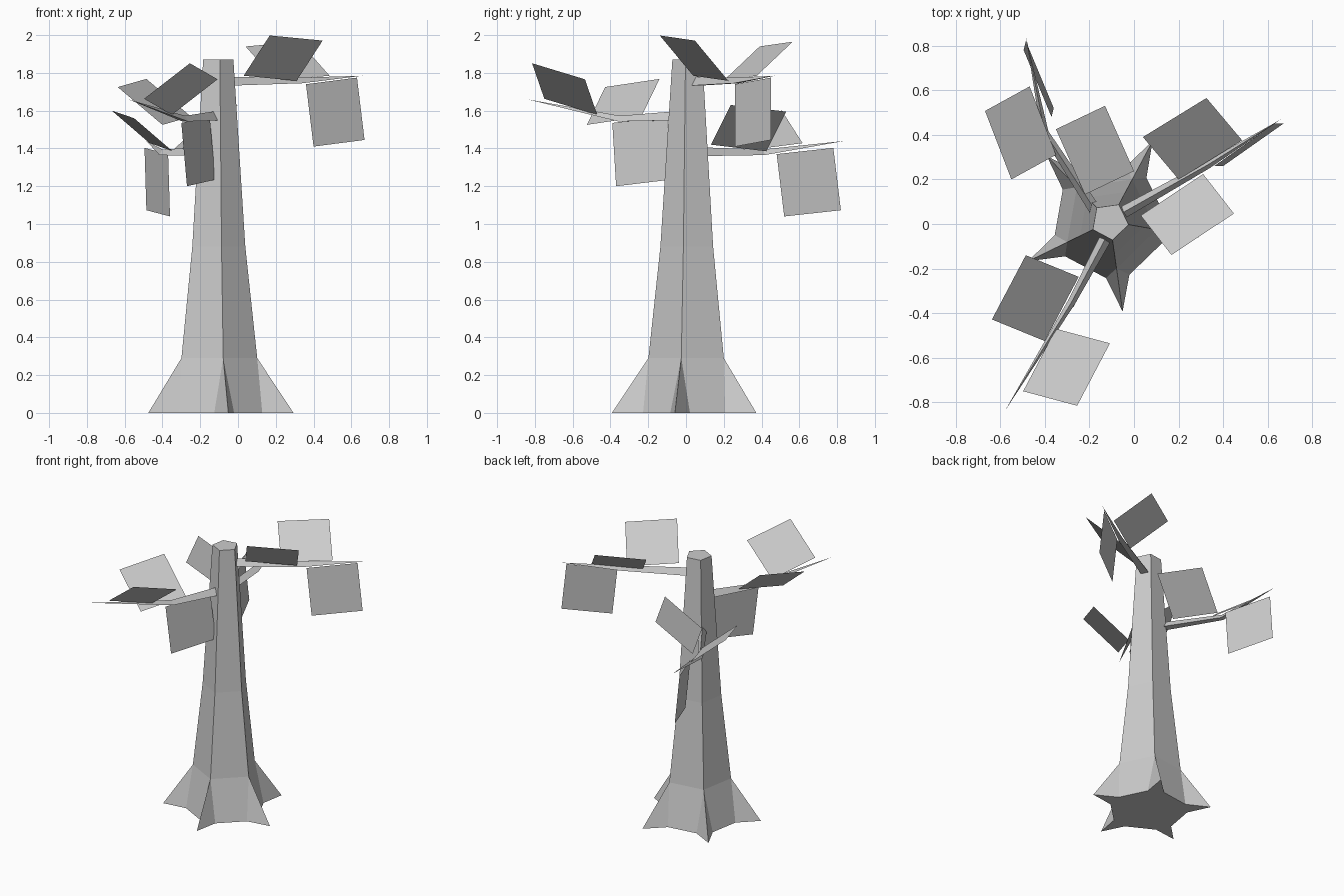
import bpy
from math import cos, sin, radians
from mathutils import Vector

if "Cube" in bpy.data.objects:
    bpy.data.objects.remove(bpy.data.objects["Cube"])

CX, CY, TWIST = -0.108, 0.012, -82  # trunk axis and pentagon rotation


def add(name, verts, faces):
    me = bpy.data.meshes.new(name)
    me.from_pydata([tuple(v) for v in verts], [], faces)
    me.validate()
    ob = bpy.data.objects.new(name, me)
    bpy.context.collection.objects.link(ob)
    return ob


def polar(r, deg, z):
    a = radians(deg + TWIST)
    return (CX + r * cos(a), CY + r * sin(a), z)


# Five-sided trunk: three rings, then flared root spurs down to the ground
verts, faces = [], []
for r, z in ((0.085, 1.87), (0.149, 0.88), (0.213, 0.29)):
    verts += [polar(r, 72 * k, z) for k in range(5)]
for k in range(5):
    verts += [polar(0.255, 72 * k - 12, 0), polar(0.408, 72 * k, 0), polar(0.255, 72 * k + 12, 0)]
faces.append(list(range(5)))
for k in range(5):
    n = (k + 1) % 5
    for row in (0, 5):
        faces.append([row + k, row + 5 + k, row + 5 + n, row + n])
    top, root = 10 + k, 15 + 3 * k
    faces.append([top, root, root + 1])
    faces.append([top, root + 1, root + 2])
    faces.append([top, root + 2, 15 + 3 * n, 10 + n])
faces.append(list(range(29, 14, -1)))
add("trunk", verts, faces)


# Tapered three-sided branch along start, bend, tip
def branch(name, start, bend, tip, r0=0.032, r1=0.02):
    start, bend, tip = Vector(start), Vector(bend), Vector(tip)
    d = tip - start
    side = Vector((d.y, -d.x, 0)).normalized()
    up = Vector((0, 0, 1))
    v = []
    for p, r in ((start, r0), (bend, r1)):
        for a in (90, 210, 330):
            v.append(p + side * r * cos(radians(a)) + up * r * sin(radians(a)))
    v.append(tip)
    f = [[2, 1, 0]]
    for i in range(3):
        j = (i + 1) % 3
        f += [[i, j, j + 3, i + 3], [i + 3, j + 3, 6]]
    add(name, v, f)


# Flat leaf card from a corner and two edge directions
def leaf(name, corner, along, out):
    p, u, w = Vector(corner), Vector(along), Vector(out)
    add(name, [p, p + u, p + u + w, p + w], [[0, 1, 2, 3]])


# Right branch and its leaves
branch("branch_right", (-0.07, 0.04, 1.748), (0.33, 0.265, 1.755), (0.66, 0.47, 1.785))
leaf("leaf_right_back", (0.20, 0.20, 1.76), (0.285, 0.175, 0.025), (-0.16, 0.19, 0.18))
leaf("leaf_right_front", (0.03, 0.038, 1.785), (0.28, 0.186, -0.027), (0.138, -0.177, 0.213))
leaf("leaf_right_hanging", (0.36, 0.26, 1.74), (0.27, 0.19, 0.035), (0.04, 0, -0.33))

# Front branch and its leaves
branch("branch_front", (-0.12, -0.05, 1.565), (-0.28, -0.35, 1.553), (-0.58, -0.84, 1.66))
leaf("leaf_front_left", (-0.40, -0.525, 1.525), (0.152, 0.288, 0.043), (-0.237, 0.097, 0.2))
leaf("leaf_front_right", (-0.35, -0.47, 1.578), (-0.147, -0.28, 0.085), (0.242, -0.065, 0.188))
leaf("leaf_front_hanging", (-0.27, -0.37, 1.20), (0.15, 0.29, 0.035), (-0.03, -0.02, 0.335))

# Back branch and its leaves
branch("branch_back", (-0.16, 0.04, 1.375), (-0.40, 0.41, 1.375), (-0.485, 0.84, 1.44))
leaf("leaf_back_left", (-0.35, 0.31, 1.388), (-0.118, 0.307, 0.04), (-0.2, -0.11, 0.172))
leaf("leaf_back_right", (-0.35, 0.425, 1.385), (0.13, -0.293, 0.035), (0.22, 0.105, 0.21))
leaf("leaf_back_hanging", (-0.37, 0.48, 1.37), (-0.125, 0.30, 0.033), (0.01, 0.04, -0.33))
